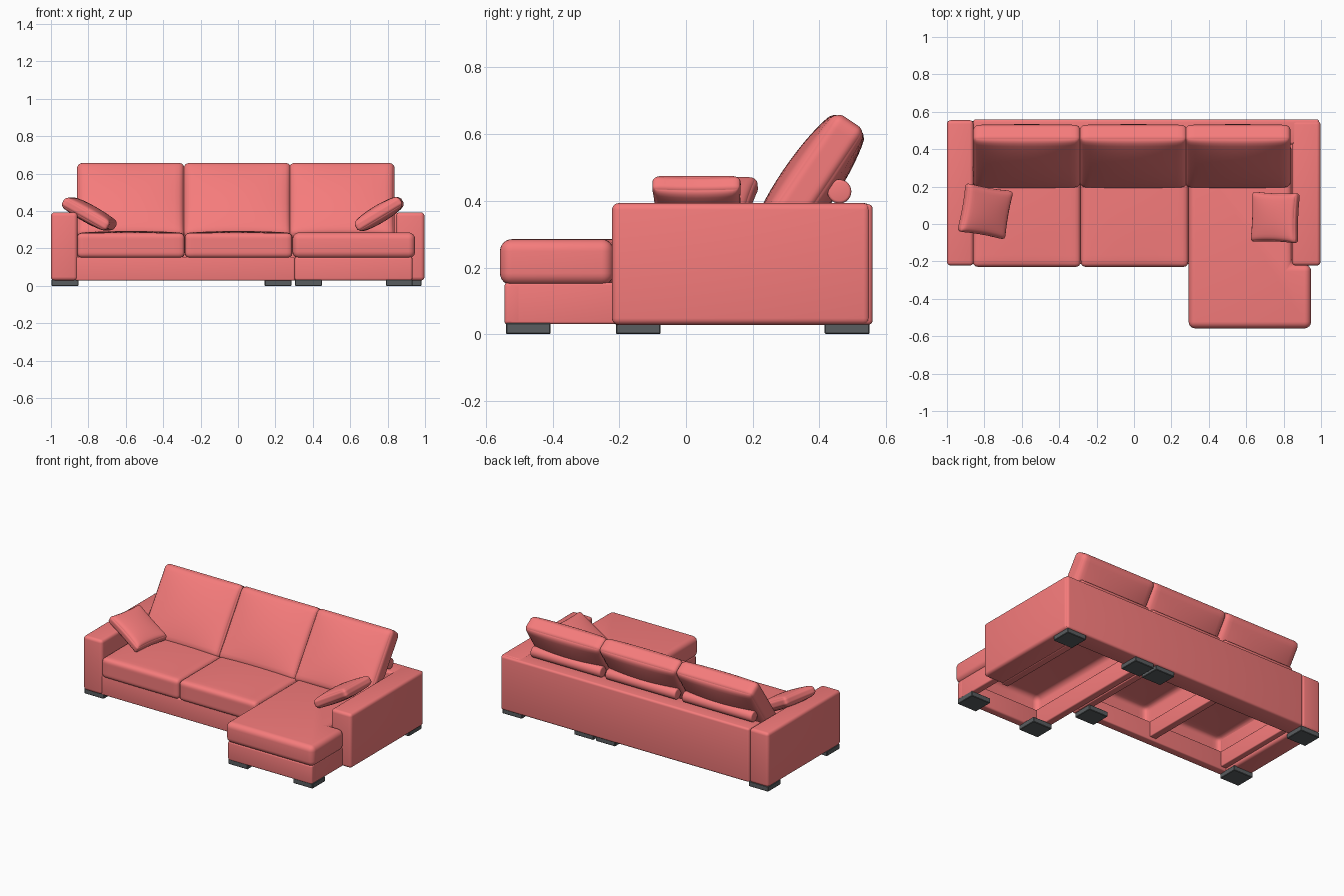
import bpy, bmesh
from math import sin, pi, radians, sqrt
from mathutils import Vector

if "Cube" in bpy.data.objects:
    bpy.data.objects.remove(bpy.data.objects["Cube"])


def material(name, colour):
    m = bpy.data.materials.new(name)
    m.diffuse_color = colour
    m.use_nodes = True
    m.node_tree.nodes["Principled BSDF"].inputs["Base Color"].default_value = m.diffuse_color
    return m


FABRIC = material("red_fabric", (0.92, 0.2, 0.2, 1))
FOOT = material("dark_grey", (0.1, 0.11, 0.115, 1))


def finish(bm, name, mat, loc=(0, 0, 0), rot=(0, 0, 0), angle=35):
    bmesh.ops.recalc_face_normals(bm, faces=bm.faces[:])
    mesh = bpy.data.meshes.new(name)
    bm.to_mesh(mesh)
    bm.free()
    mesh.materials.append(mat)
    ob = bpy.data.objects.new(name, mesh)
    bpy.context.collection.objects.link(ob)
    ob.location = loc
    ob.rotation_euler = [radians(a) for a in rot]
    bpy.ops.object.select_all(action='DESELECT')
    bpy.context.view_layer.objects.active = ob
    ob.select_set(True)
    bpy.ops.object.shade_smooth_by_angle(angle=radians(angle))
    return ob


def prism(name, outline, z0, z1, bevel, mat=FABRIC, segments=4, open_base=False):
    """Upright extrusion of an outline with rounded edges."""
    bm = bmesh.new()
    face = bm.faces.new([bm.verts.new((x, y, z0)) for x, y in outline])
    out = bmesh.ops.extrude_face_region(bm, geom=[face])
    for v in out["geom"]:
        if isinstance(v, bmesh.types.BMVert):
            v.co.z = z1
    bmesh.ops.recalc_face_normals(bm, faces=bm.faces[:])
    bmesh.ops.bevel(bm, geom=bm.edges[:], offset=bevel, segments=segments,
                    profile=0.5, affect='EDGES')
    if open_base:
        bmesh.ops.recalc_face_normals(bm, faces=bm.faces[:])
        low = [f for f in bm.faces if f.normal.z < -0.999]
        bmesh.ops.delete(bm, geom=low, context='FACES')
    return finish(bm, name, mat)


def box(name, x0, x1, y0, y1, z0, z1, bevel=0.015, mat=FABRIC, segments=4):
    return prism(name, [(x0, y0), (x1, y0), (x1, y1), (x0, y1)], z0, z1, bevel, mat, segments)


def cushion(name, size, loc, rot=(0, 0, 0), radius=0.04, bulge=0.01, pinch=1.0, pull=0.0,
            open_base=False):
    """Rounded box, bulged in the middle; pinch thins the rim, pull draws the sides in."""
    half = Vector(size) / 2
    bm = bmesh.new()
    bmesh.ops.create_cube(bm, size=2)
    bmesh.ops.subdivide_edges(bm, edges=bm.edges[:], cuts=19, use_grid_fill=True)
    if open_base:
        low = [f for f in bm.faces if f.calc_center_median().z < -0.99
               and max(abs(t) for t in f.calc_center_median().xy) < 0.8]
        bmesh.ops.delete(bm, geom=low, context='FACES')
    for v in bm.verts:
        u, w = [sin(t * pi / 2) for t in v.co.xy]
        p = Vector([sin(t * pi / 2) * h for t, h in zip(v.co, half)])
        core = Vector([max(-(h - radius), min(h - radius, t)) for t, h in zip(p, half)])
        d = p - core
        if d.length > radius:
            p = core + d.normalized() * radius
        p.z += p.z / half.z * bulge * (1 - u * u) * (1 - w * w)
        p.z *= pinch + (1 - pinch) * sqrt(max(0, (1 - u ** 4) * (1 - w ** 4)))
        p.x *= 1 - pull * (1 - w * w)
        p.y *= 1 - pull * (1 - u * u)
        v.co = p
    return finish(bm, name, FABRIC, loc, rot, 60)


# Arms and back
box("left_arm", -1.0, -0.858, -0.222, 0.555, 0.028, 0.393, 0.02)
box("right_arm", 0.845, 0.997, -0.222, 0.552, 0.028, 0.393, 0.02)
box("back_panel", -0.86, 0.99, 0.425, 0.56, 0.028, 0.39, 0.014)

# Open base frames, hollow underneath
box("front_rail", -0.87, 0.303, -0.215, -0.16, 0.028, 0.155, 0.008)
box("left_side_rail", -0.87, -0.82, -0.17, 0.43, 0.05, 0.155, 0.006)
box("middle_rail", -0.31, -0.26, -0.17, 0.43, 0.05, 0.155, 0.006)
box("inner_rail", 0.25, 0.30, -0.17, 0.43, 0.03, 0.155, 0.006)
box("chaise_front_rail", 0.303, 0.932, -0.545, -0.49, 0.028, 0.155, 0.012)
box("chaise_left_rail", 0.303, 0.355, -0.53, 0.43, 0.03, 0.155, 0.008)
box("chaise_right_rail", 0.882, 0.932, -0.53, -0.21, 0.03, 0.155, 0.008)
box("chaise_inner_rail", 0.80, 0.85, -0.23, 0.43, 0.032, 0.155, 0.006)

# Seat cushions, open underneath
for name, x in (("left_seat", -0.573), ("middle_seat", 0.003)):
    cushion(name, (0.576, 0.67, 0.135), (x, 0.105, 0.216), radius=0.028, bulge=0.01,
            open_base=True)
prism("chaise_seat", [(0.292, -0.558), (0.947, -0.558), (0.947, -0.217), (0.842, -0.217),
                      (0.842, 0.43), (0.292, 0.43)], 0.147, 0.285, 0.036, segments=6,
      open_base=True)

# Leaning back cushions, each with a bolster roll behind
for name, x, w in (("left", -0.573, 0.575), ("middle", -0.003, 0.575), ("right", 0.555, 0.565)):
    cushion(name + "_back_cushion", (w, 0.475, 0.125), (x, 0.363, 0.442), (56, 0, 0),
            radius=0.032, bulge=0.025, pinch=0.85)
    bm = bmesh.new()
    bmesh.ops.create_cone(bm, cap_ends=True, segments=28, radius1=0.036, radius2=0.036, depth=0.52)
    rims = [e for e in bm.edges if abs(e.verts[0].co.z - e.verts[1].co.z) < 1e-5]
    bmesh.ops.bevel(bm, geom=rims, offset=0.008, segments=3, profile=0.5, affect='EDGES')
    finish(bm, name + "_bolster", FABRIC, (x, 0.46, 0.428), (0, 90, 0))

# Scatter pillows leaning on the arms
cushion("left_pillow", (0.285, 0.265, 0.072), (-0.795, 0.068, 0.384), (0, 29, -10),
        radius=0.024, bulge=0.012, pinch=0.75, pull=0.05)
cushion("right_pillow", (0.285, 0.27, 0.072), (0.755, 0.035, 0.384), (0, -31, -2),
        radius=0.024, bulge=0.012, pinch=0.75, pull=0.05)

# Feet
for i, (x, y) in enumerate([(-0.925, 0.483), (-0.925, -0.143), (0.215, -0.143), (0.215, 0.483),
                            (0.377, 0.483), (0.377, -0.473), (0.862, -0.473), (0.91, 0.483)]):
    box(f"foot_{i + 1}", x - 0.072, x + 0.072, y - 0.067, y + 0.067, 0, 0.034, 0.003, FOOT, 1)
